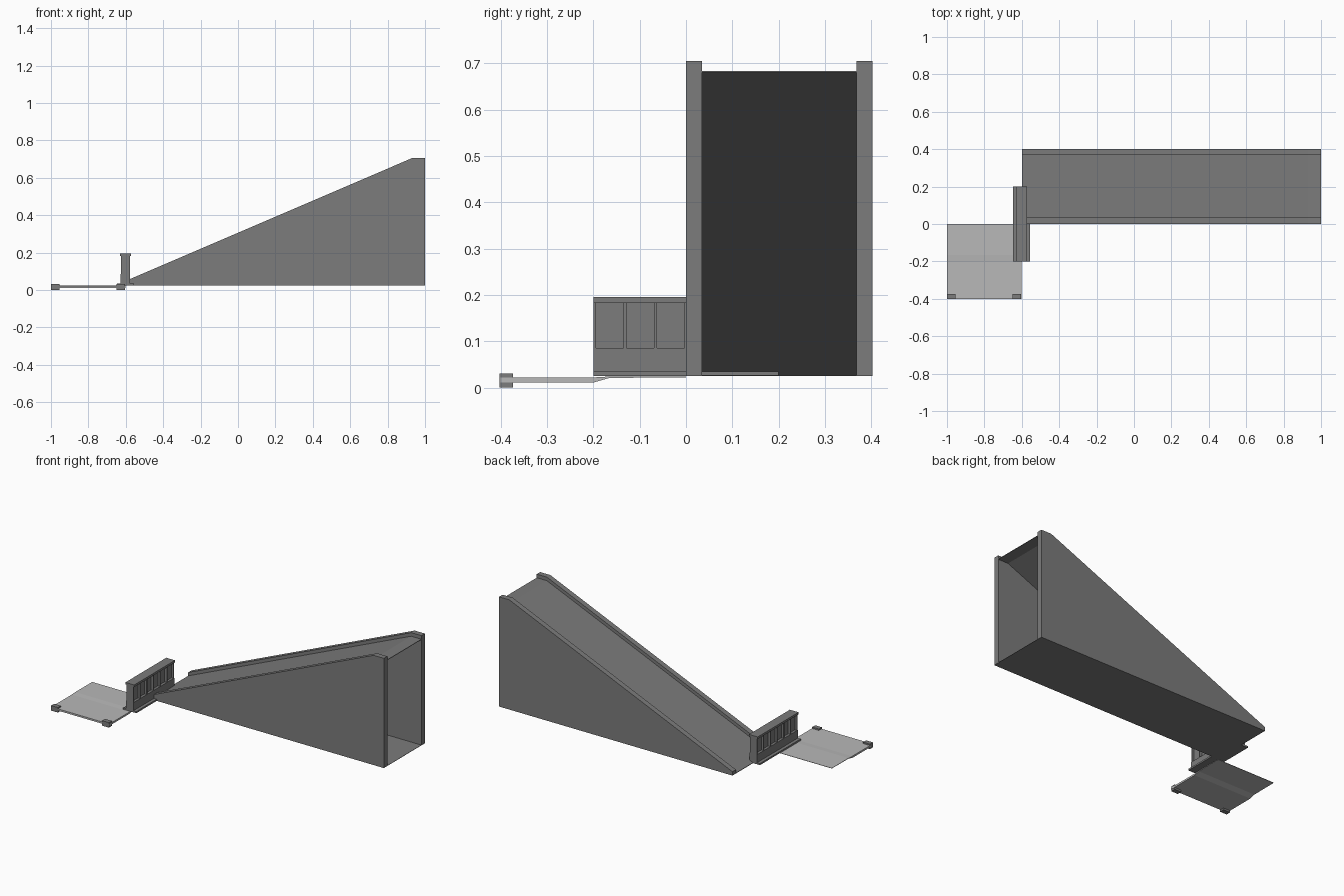
import bpy
import bmesh

cube = bpy.data.objects.get("Cube")
if cube:
    bpy.data.objects.remove(cube, do_unlink=True)


def material(name, value):
    mat = bpy.data.materials.new(name)
    mat.use_nodes = True
    color = (value, value, value, 1)
    mat.diffuse_color = color
    mat.node_tree.nodes["Principled BSDF"].inputs["Base Color"].default_value = color
    return mat


grey = material("mid grey", 0.2)
pale = material("pale grey", 0.48)


def finish(name, bm, mat):
    bmesh.ops.recalc_face_normals(bm, faces=bm.faces)
    mesh = bpy.data.meshes.new(name)
    bm.to_mesh(mesh)
    bm.free()
    mesh.materials.append(mat)
    obj = bpy.data.objects.new(name, mesh)
    bpy.context.collection.objects.link(obj)
    return obj


def prism(name, profile, axis, start, end, mat=grey):
    """Extrude a closed profile along x (profile in y,z) or y (profile in x,z)."""
    bm = bmesh.new()
    place = (lambda a, b: (start, a, b)) if axis == "x" else (lambda a, b: (a, start, b))
    face = bm.faces.new([bm.verts.new(place(a, b)) for a, b in profile])
    geom = bmesh.ops.extrude_face_region(bm, geom=[face])["geom"]
    step = (end - start, 0, 0) if axis == "x" else (0, end - start, 0)
    bmesh.ops.translate(bm, vec=step, verts=[v for v in geom if isinstance(v, bmesh.types.BMVert)])
    return finish(name, bm, mat)


def box(name, x, y, z, mat=grey):
    return prism(name, [(x[0], z[0]), (x[1], z[0]), (x[1], z[1]), (x[0], z[1])], "y", *y, mat)


# Ramp: two side walls, a sloping deck and a thin floor, open at the tall end
BASE, TOP, LOW, CREST = 0.025, 0.705, -0.6, 0.93
wall = [(LOW, BASE), (1, BASE), (1, TOP), (CREST, TOP), (LOW, 0.049)]
prism("ramp_front_wall", wall, "y", 0, 0.034)
prism("ramp_back_wall", wall, "y", 0.368, 0.402)
deck = [(LOW, 0.028), (CREST, 0.683), (1, 0.683), (1, 0.680), (CREST, 0.680), (LOW, BASE)]
prism("ramp_deck", deck, "y", 0.034, 0.368)
box("ramp_floor", (LOW, 1), (0.034, 0.368), (BASE, 0.027))

# Barrier: foot, plinth, recessed panel with ribs, and cap
MID, HALF = -0.602, 0.2


def slab(name, half_width, z, y=(-HALF, HALF)):
    return box(name, (MID - half_width, MID + half_width), y, z)


slab("barrier_foot", 0.045, (BASE, 0.035))
slab("barrier_plinth", 0.025, (0.035, 0.085))
slab("barrier_panel", 0.009, (0.085, 0.183))
slab("barrier_cap", 0.03, (0.183, 0.196))
for i in range(7):
    y = -HALF + 0.003 + i * (2 * HALF - 0.006) / 6
    slab("barrier_rib_%d" % (i + 1), 0.024, (0.085, 0.183), (y - 0.003, y + 0.003))

# Ground plate: thicker front half tapering to a thin rear sheet
plate = [(-0.4, 0.011), (-0.2, 0.011), (-0.165, 0.021), (0, 0.022),
         (0, 0.024), (-0.165, 0.024), (-0.2, 0.022), (-0.4, 0.022)]
prism("ground_plate", plate, "x", -1, -0.602, pale)

# Corner blocks on the front edge of the plate
for name, x in (("right_corner_block", -1), ("left_corner_block", -0.65)):
    box(name, (x, x + 0.046), (-0.402, -0.373), (0, 0.031))
